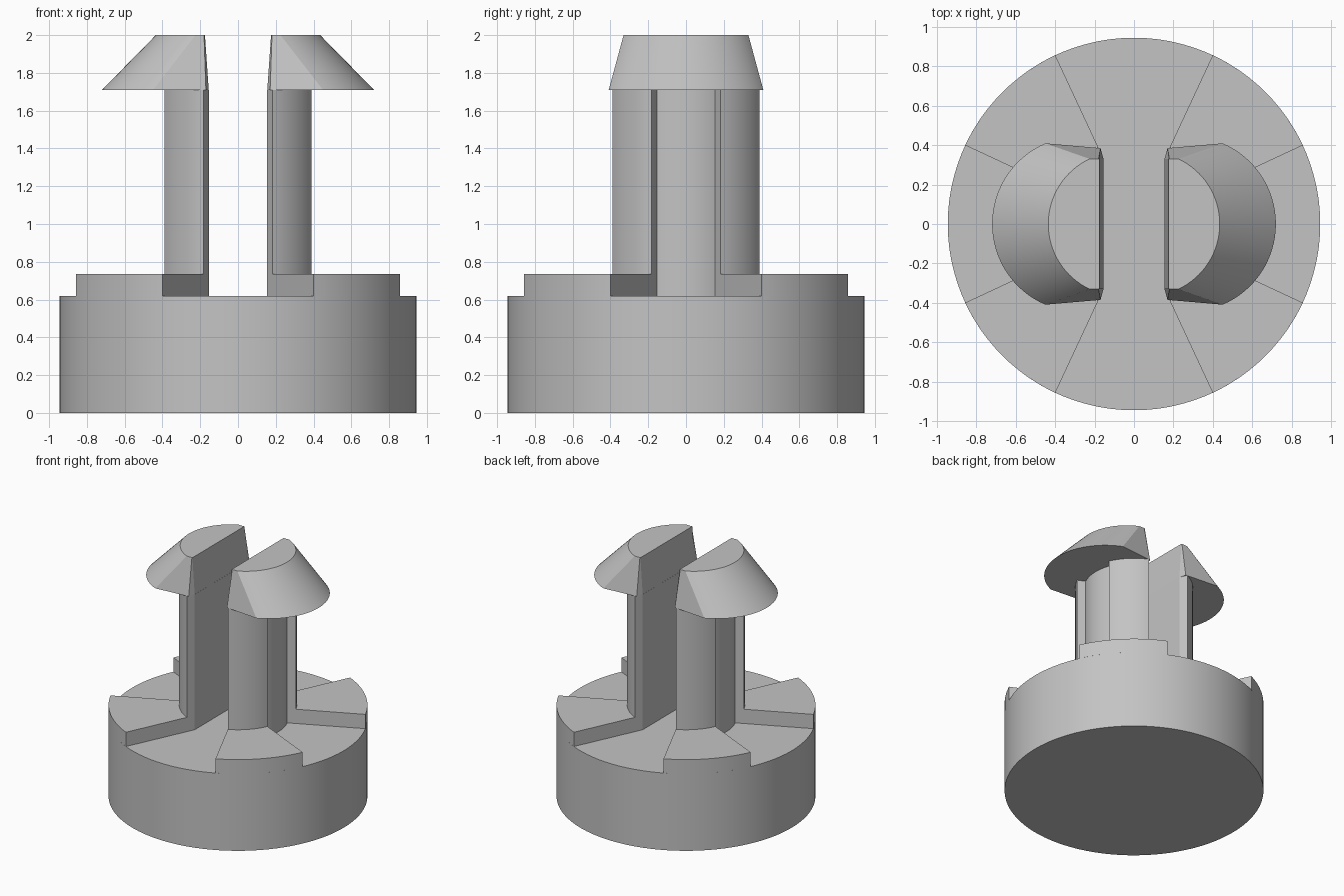
import bpy, bmesh
from math import sin, cos, radians, pi, atan2

cube = bpy.data.objects.get("Cube")
if cube:
    bpy.data.objects.remove(cube)

GREY = (0.55, 0.55, 0.55, 1)
grey = bpy.data.materials.new("plain grey")
grey.use_nodes = True
grey.diffuse_color = GREY
grey.node_tree.nodes["Principled BSDF"].inputs["Base Color"].default_value = GREY

BASE_R, FLOOR, RIM = 0.945, 0.62, 0.735
CORE_R, RIB_R = 0.365, 0.43
HEAD_Z, TOP = 1.71, 2.0


def arc(radius, start, end, steps, cx=0):
    """Points along an arc, angles in degrees."""
    angles = [radians(start + (end - start) * i / steps) for i in range(steps + 1)]
    return [(cx + radius * cos(a), radius * sin(a)) for a in angles]


def loft(name, lower, upper, z0, z1, mirror=""):
    """Closed solid between two outlines with equal point counts."""
    bm = bmesh.new()
    a = [bm.verts.new((x, y, z0)) for x, y in lower]
    b = [bm.verts.new((x, y, z1)) for x, y in upper]
    n = len(a)
    bm.faces.new(a)
    bm.faces.new(b)
    for i in range(n):
        j = (i + 1) % n
        bm.faces.new((a[i], a[j], b[j], b[i]))
    bmesh.ops.recalc_face_normals(bm, faces=bm.faces)
    mesh = bpy.data.meshes.new(name)
    bm.to_mesh(mesh)
    bm.free()
    mesh.materials.append(grey)
    obj = bpy.data.objects.new(name, mesh)
    bpy.context.collection.objects.link(obj)
    if mirror:
        mod = obj.modifiers.new("mirror", "MIRROR")
        mod.use_axis = [axis in mirror for axis in "xyz"]
        mod.use_mirror_merge = False
    bpy.ops.object.select_all(action="DESELECT")
    obj.select_set(True)
    bpy.context.view_layer.objects.active = obj
    bpy.ops.object.shade_smooth_by_angle(angle=radians(15))
    return obj


# Round base
disc = arc(BASE_R, 0, 360, 96)[:-1]
loft("base", disc, disc, 0, FLOOR)

# Four raised sectors on the diagonals
sector = arc(BASE_R, 25, 65, 12) + arc(RIB_R, 65, 25, 12)
loft("raised_sectors", sector, sector, FLOOR, RIM, "xy")

# Split post: two legs, each with a shallow groove on its outer side
leg = ([(CORE_R * cos(radians(65)), -CORE_R * sin(radians(65)))]
       + arc(RIB_R, -65, -25, 12) + arc(CORE_R, -25, 25, 16) + arc(RIB_R, 25, 65, 12)
       + [(CORE_R * cos(radians(65)), CORE_R * sin(radians(65)))])
loft("legs", leg, leg, FLOOR, HEAD_Z, "x")


# Slanted snap heads
def head_outline(corners, cx, tip):
    """Straight corners on both sides joined by an arc reaching x = tip."""
    x, y = corners[-1]
    a = atan2(y, x - cx) * 180 / pi
    front = [(px, -py) for px, py in corners[:-1]]
    return front + arc(tip - cx, -a, a, 32, cx) + corners[-2::-1]


lower = head_outline([(0.155, 0.33), (0.17, 0.385), (0.45, 0.41)], 0.275, 0.72)
upper = head_outline([(0.175, 0.33), (0.18, 0.33), (0.225, 0.33)], 0.07, 0.435)
loft("snap_heads", lower, upper, HEAD_Z, TOP, "x")
